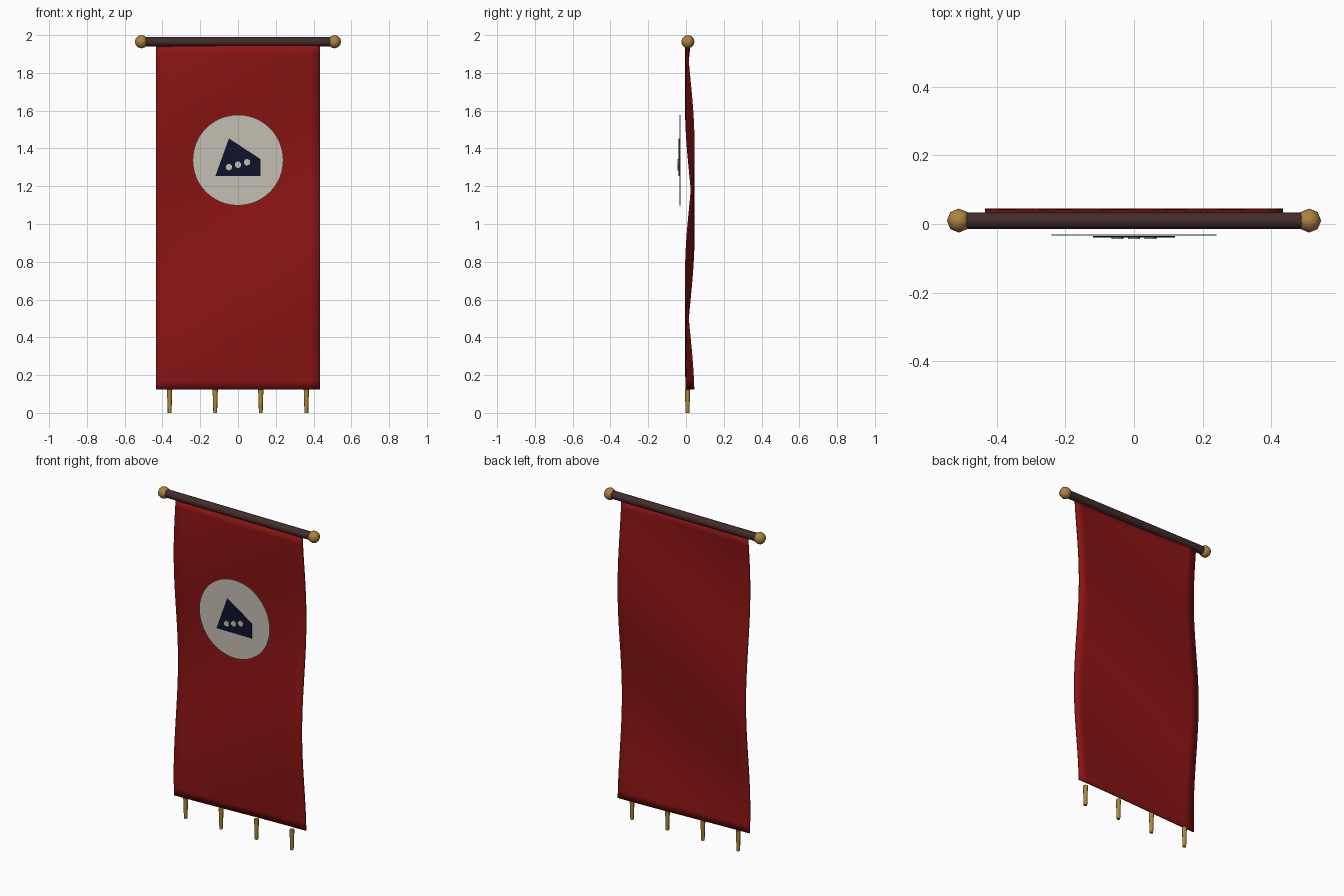
import bpy, bmesh, math
from mathutils import Matrix, Vector

cube = bpy.data.objects.get("Cube")
if cube:
    bpy.data.objects.remove(cube, do_unlink=True)


def material(name, rgb, rough=0.8):
    m = bpy.data.materials.new(name)
    m.use_nodes = True
    m.diffuse_color = (*rgb, 1)
    node = next(n for n in m.node_tree.nodes if n.type == 'BSDF_PRINCIPLED')
    node.inputs["Base Color"].default_value = (*rgb, 1)
    node.inputs["Roughness"].default_value = rough
    return m


RED = material("deep red cloth", (0.26, 0.007, 0.007))
WOOD = material("dark wood", (0.055, 0.026, 0.024))
BRASS = material("brass", (0.42, 0.23, 0.05))
THREAD = material("gold thread", (0.42, 0.25, 0.04))
CREAM = material("cream", (0.56, 0.52, 0.45))
NAVY = material("navy", (0.005, 0.006, 0.025))


def finish(name, bm, mat, smooth=True):
    bmesh.ops.recalc_face_normals(bm, faces=bm.faces)
    mesh = bpy.data.meshes.new(name)
    bm.to_mesh(mesh)
    bm.free()
    mesh.materials.append(mat)
    ob = bpy.data.objects.new(name, mesh)
    bpy.context.collection.objects.link(ob)
    if smooth:
        bpy.ops.object.select_all(action='DESELECT')
        ob.select_set(True)
        bpy.context.view_layer.objects.active = ob
        bpy.ops.object.shade_smooth_by_angle(angle=math.radians(50))
    return ob


def cylinder(name, centre, axis, length, r1, r2, sides, mat):
    bm = bmesh.new()
    turn = Matrix.Rotation(math.pi / 2, 4, axis) if axis else Matrix()
    bmesh.ops.create_cone(bm, cap_ends=True, segments=sides, radius1=r1, radius2=r2,
                          depth=length, matrix=Matrix.Translation(centre) @ turn)
    return finish(name, bm, mat)


# Rod and its end knobs
ROD_Y, ROD_Z = 0.01, 1.965
cylinder("rod", (0, ROD_Y, ROD_Z), 'Y', 1.02, 0.024, 0.024, 12, WOOD)
for side, x in (("left", 0.511), ("right", -0.511)):
    bm = bmesh.new()
    bmesh.ops.create_uvsphere(bm, u_segments=8, v_segments=6, radius=0.035,
                              matrix=Matrix.Translation((x, ROD_Y, ROD_Z)))
    finish(side + "_knob", bm, BRASS)

# Rippling cloth with a slanted wave
HALF, BOTTOM, TOP = 0.435, 0.125, 1.945
bm = bmesh.new()
bmesh.ops.create_grid(bm, x_segments=16, y_segments=40, size=1)
for v in bm.verts:
    x = v.co.x * HALF
    z = BOTTOM + (v.co.y + 1) / 2 * (TOP - BOTTOM)
    wave = math.cos(math.tau * (z - 1.18) / 1.36 - 2.6 * x)
    v.co = (x, 0.02 + 0.021 * wave, z)
cloth = finish("cloth", bm, RED)
solid = cloth.modifiers.new("thickness", 'SOLIDIFY')
solid.thickness = 0.008
solid.offset = 0

# Round emblem plate
cylinder("emblem_disc", (0, -0.032, 1.338), 'X', 0.004, 0.24, 0.24, 48, CREAM)

# Four-sided emblem shape
bm = bmesh.new()
outline = [(-0.12, 1.253), (0.12, 1.253), (0.12, 1.343), (-0.048, 1.453)]
face = bm.faces.new([bm.verts.new((x, -0.035, z)) for x, z in outline])
ext = bmesh.ops.extrude_face_region(bm, geom=[face])
moved = [g for g in ext["geom"] if isinstance(g, bmesh.types.BMVert)]
bmesh.ops.translate(bm, verts=moved, vec=Vector((0, -0.004, 0)))
finish("emblem_shape", bm, NAVY, smooth=False)

# Row of emblem dots
for i in (-1, 0, 1):
    cylinder(f"emblem_dot_{i + 2}", (i * 0.048, -0.041, 1.314 + i * 0.013), 'X',
             0.006, 0.017, 0.017, 16, CREAM)

# Hanging tassels
for i in range(4):
    cylinder(f"tassel_{i + 1}", (-0.362 + i * 0.2413, 0.008, BOTTOM / 2), None,
             BOTTOM, 0.01, 0.014, 8, THREAD)
